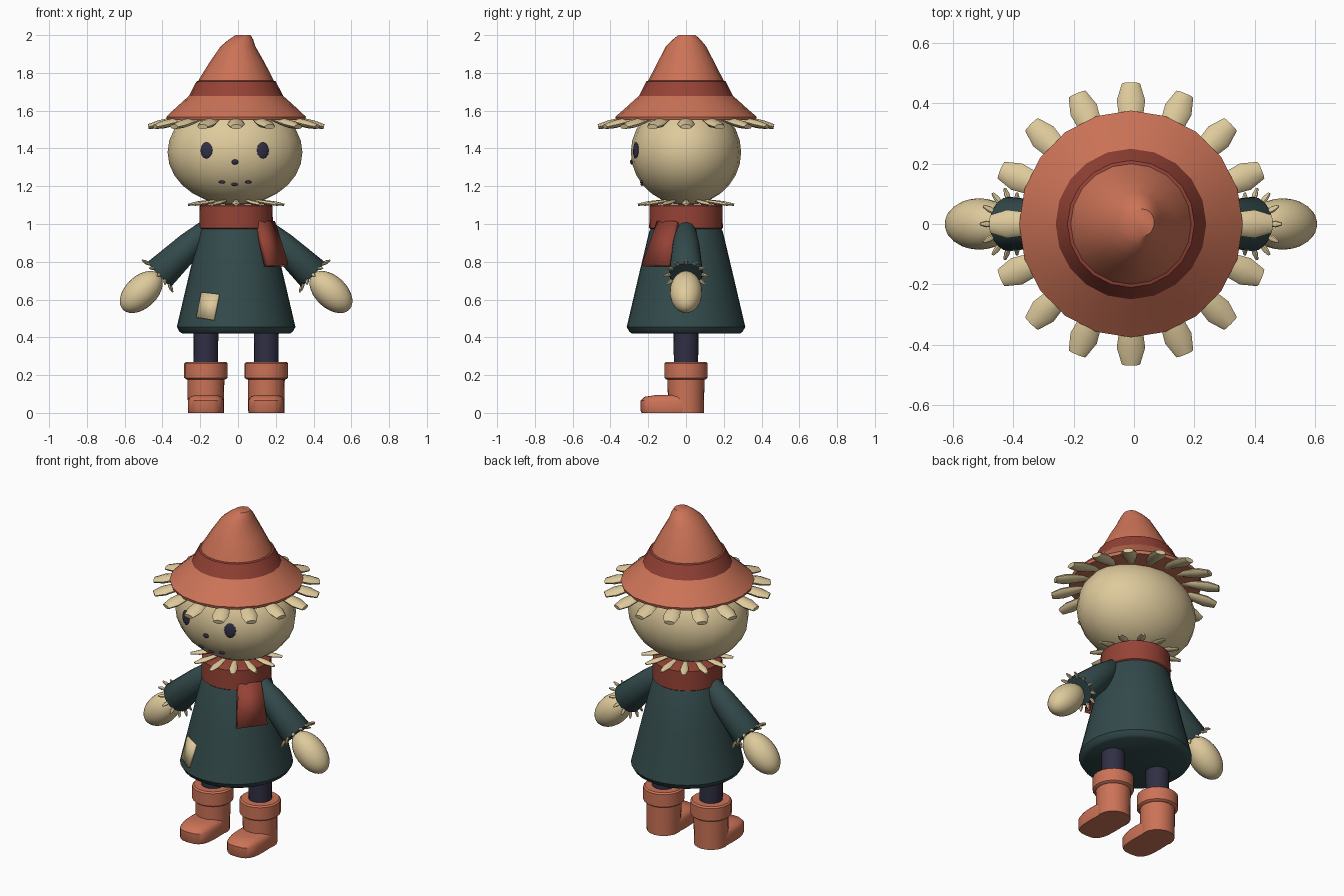
import bpy, bmesh, math
from mathutils import Matrix, Vector

cube = bpy.data.objects.get("Cube")
if cube:
    bpy.data.objects.remove(cube, do_unlink=True)

CX = -0.01  # centre line of the figure
made = []


def material(name, rgb):
    m = bpy.data.materials.new(name)
    m.use_nodes = True
    m.diffuse_color = (*rgb, 1)
    m.node_tree.nodes["Principled BSDF"].inputs["Base Color"].default_value = (*rgb, 1)
    return m


ORANGE = material("rust_orange", (0.60, 0.17, 0.095))
RED = material("dark_red", (0.30, 0.055, 0.036))
STRAW = material("straw", (0.73, 0.59, 0.33))
TEAL = material("dark_teal", (0.033, 0.068, 0.070))
NAVY = material("dark_navy", (0.030, 0.028, 0.058))


def finish(name, bm, mat):
    bmesh.ops.recalc_face_normals(bm, faces=bm.faces)
    me = bpy.data.meshes.new(name)
    bm.to_mesh(me)
    bm.free()
    me.materials.append(mat)
    ob = bpy.data.objects.new(name, me)
    bpy.context.collection.objects.link(ob)
    made.append(ob)
    return ob


def add_loft(bm, rings, n, matrix=Matrix(), power=1.0):
    """Skin rings (x, y, z, rx, ry); power below 1 squares the outline."""
    loops = []
    for x, y, z, rx, ry in rings:
        loop = []
        for k in range(n):
            a = math.tau * k / n
            c, s = math.cos(a), math.sin(a)
            c = math.copysign(abs(c) ** power, c)
            s = math.copysign(abs(s) ** power, s)
            loop.append(bm.verts.new(matrix @ Vector((x + rx * c, y + ry * s, z))))
        loops.append(loop)
    for lo, hi in zip(loops, loops[1:]):
        for k in range(n):
            j = (k + 1) % n
            bm.faces.new((lo[k], lo[j], hi[j], hi[k]))
    bm.faces.new(loops[0][::-1])
    bm.faces.new(loops[-1])


def turned(name, profile, n, mat, x=CX, matrix=Matrix()):
    """Round part from (z, radius) pairs."""
    bm = bmesh.new()
    add_loft(bm, [(x, 0, z, r, r) for z, r in profile], n, matrix)
    return finish(name, bm, mat)


def frame(origin, along, side):
    """Local z runs along, local x runs to the side."""
    d = along.normalized()
    t = side.normalized()
    m = Matrix((t, d.cross(t), d)).transposed().to_4x4()
    m.translation = origin
    return m


def straw_ring(name, base, count, r0, r1, drop, shape):
    """Blades of straw fanned around the z axis of a base matrix."""
    bm = bmesh.new()
    for k in range(count):
        a = math.tau * k / count
        out = Vector((math.cos(a), math.sin(a), 0))
        side = Vector((-math.sin(a), math.cos(a), 0))
        along = out * (r1 - r0) + Vector((0, 0, drop))
        rings = [(0, 0, f * along.length, w, t) for f, w, t in shape]
        add_loft(bm, rings, 8, base @ frame(out * r0, along, side))
    return finish(name, bm, STRAW)


def ellipsoid(name, matrix, radii, mat, u=24, v=14):
    bm = bmesh.new()
    bmesh.ops.create_uvsphere(bm, u_segments=u, v_segments=v, radius=1,
                              matrix=matrix @ Matrix.Diagonal((*radii, 1)))
    return finish(name, bm, mat)


def plate(name, corners, thickness, mat):
    bm = bmesh.new()
    bm.faces.new([bm.verts.new(c) for c in corners])
    ob = finish(name, bm, mat)
    mod = ob.modifiers.new("thickness", "SOLIDIFY")
    mod.thickness = thickness
    mod.offset = 0
    return ob


# Hat: flared brim, leaning crown, band
bm = bmesh.new()
add_loft(bm, [(CX, 0, 1.55, 0.365, 0.37), (CX, 0, 1.567, 0.37, 0.375),
              (CX, 0, 1.61, 0.325, 0.325), (CX, 0, 1.66, 0.27, 0.27),
              (CX, 0, 1.69, 0.235, 0.235)], 20)
finish("hat_brim", bm, ORANGE)
bm = bmesh.new()
add_loft(bm, [(CX, 0, 1.66, 0.235, 0.235), (CX, 0, 1.765, 0.197, 0.197),
              (-0.005, 0, 1.86, 0.143, 0.148), (0, 0, 1.94, 0.092, 0.107),
              (0.015, 0.003, 1.975, 0.066, 0.075), (0.027, 0.005, 2.0, 0.04, 0.045)], 20)
finish("hat_crown", bm, ORANGE)
turned("hat_band", [(1.672, 0.235), (1.676, 0.25), (1.755, 0.21), (1.762, 0.19)], 20, RED)

# Head
HEAD, HR = Vector((-0.016, 0, 1.38)), Vector((0.357, 0.292, 0.28))
ellipsoid("head", Matrix.Translation(HEAD), HR, STRAW, 20, 14)


def face_spot(name, x, z, rx, rz):
    """Thin painted spot lying on the front of the head."""
    px, pz = x - HEAD.x, z - HEAD.z
    py = -HR.y * math.sqrt(1 - (px / HR.x) ** 2 - (pz / HR.z) ** 2)
    p = Vector((px, py, pz))
    normal = Vector((px / HR.x ** 2, py / HR.y ** 2, pz / HR.z ** 2)).normalized()
    m = Matrix.Translation(HEAD + p) @ normal.to_track_quat("Z", "Y").to_matrix().to_4x4()
    ellipsoid(name, m, (rx, rz, 0.009), NAVY, 12, 6)


for side, x in (("right", -0.167), ("left", 0.132)):
    face_spot(side + "_eye", x, 1.39, 0.034, 0.045)
face_spot("nose", CX - 0.006, 1.328, 0.018, 0.014)
for i, (x, z) in enumerate([(-0.085, 1.222), (-0.018, 1.21), (0.055, 1.222)]):
    face_spot("mouth_stitch_%d" % (i + 1), x, z, 0.018, 0.008)

# Straw hair and collar
BLADE = [(0, 0.02, 0.012), (0.5, 0.04, 0.02), (0.74, 0.047, 0.021), (1, 0.03, 0.013)]
straw_ring("straw_hair", Matrix.Translation((CX, 0, 1.565)), 16, 0.25, 0.465, -0.05, BLADE)
LEAF = [(0, 0.012, 0.008), (0.6, 0.024, 0.011), (1, 0.01, 0.006)]
straw_ring("straw_collar", Matrix.Translation((CX, 0, 1.122)), 12, 0.12, 0.255, -0.02, LEAF)

# Coat
turned("coat", [(0.42, 0.285), (0.43, 0.3), (0.455, 0.314), (0.72, 0.252),
                (0.96, 0.195), (0.99, 0.18)], 32, TEAL)

# Scarf: wrap and hanging tail
turned("scarf_wrap", [(0.97, 0.185), (0.978, 0.195), (1.095, 0.193), (1.103, 0.18)], 28, RED)
plate("scarf_tail", [(0.10, -0.145, 1.01), (0.185, -0.045, 1.01),
                     (0.255, -0.085, 0.78), (0.15, -0.225, 0.78)], 0.03, RED)

# Coat patch, laid against the slanting cloth
patch = []
for x, z in [(-0.19, 0.637), (-0.10, 0.627), (-0.127, 0.49), (-0.217, 0.505)]:
    r = 0.318 - 0.236 * (z - 0.455)
    patch.append((x, -math.sqrt(r * r - (x - CX) ** 2), z))
plate("coat_patch", patch, 0.018, STRAW)

# Arms, hands and cuff straw
TUFT = [(0, 0.008, 0.006), (0.6, 0.011, 0.008), (1, 0.005, 0.004)]
for label, s in (("right", -1), ("left", 1)):
    shoulder = Vector((CX + s * 0.17, 0, 0.96))
    cuff = Vector((CX + s * 0.41, 0, 0.73))
    axis = cuff - shoulder
    length = axis.length
    arm = frame(shoulder, axis, Vector((0, 1, 0)))
    turned(label + "_sleeve", [(-0.04, 0.03), (-0.015, 0.052), (0.1, 0.071),
                               (length - 0.01, 0.09), (length, 0.084)], 20, TEAL, 0, arm)
    straw_ring(label + "_cuff_straw", arm @ Matrix.Translation((0, 0, length - 0.012)),
               12, 0.07, 0.118, 0.022, TUFT)
    hand = frame(Vector((CX + s * 0.502, 0, 0.64)), axis, Vector((0, 1, 0)))
    ellipsoid(label + "_hand", hand, (0.085, 0.085, 0.135), STRAW)

# Legs and boots
for label, s in (("right", -1), ("left", 1)):
    x = CX + s * 0.16
    turned(label + "_leg", [(0.2, 0.064), (0.45, 0.066)], 20, NAVY, x)
    turned(label + "_boot_cuff", [(0.178, 0.105), (0.186, 0.115), (0.262, 0.115),
                                  (0.27, 0.106)], 20, ORANGE, x)
    turned(label + "_boot_shaft", [(0, 0.095), (0.2, 0.098)], 20, ORANGE, x)
    bm = bmesh.new()
    add_loft(bm, [(x, -0.085, 0, 0.093, 0.15), (x, -0.087, 0.01, 0.096, 0.153),
                  (x, -0.087, 0.065, 0.096, 0.153), (x, -0.08, 0.085, 0.085, 0.14),
                  (x, -0.055, 0.095, 0.06, 0.1)], 24, power=0.65)
    finish(label + "_boot_toe", bm, ORANGE)

# Smooth shading with crisp edges
bpy.ops.object.select_all(action="DESELECT")
for ob in made:
    ob.select_set(True)
bpy.context.view_layer.objects.active = made[0]
bpy.ops.object.shade_smooth_by_angle(angle=math.radians(40))
